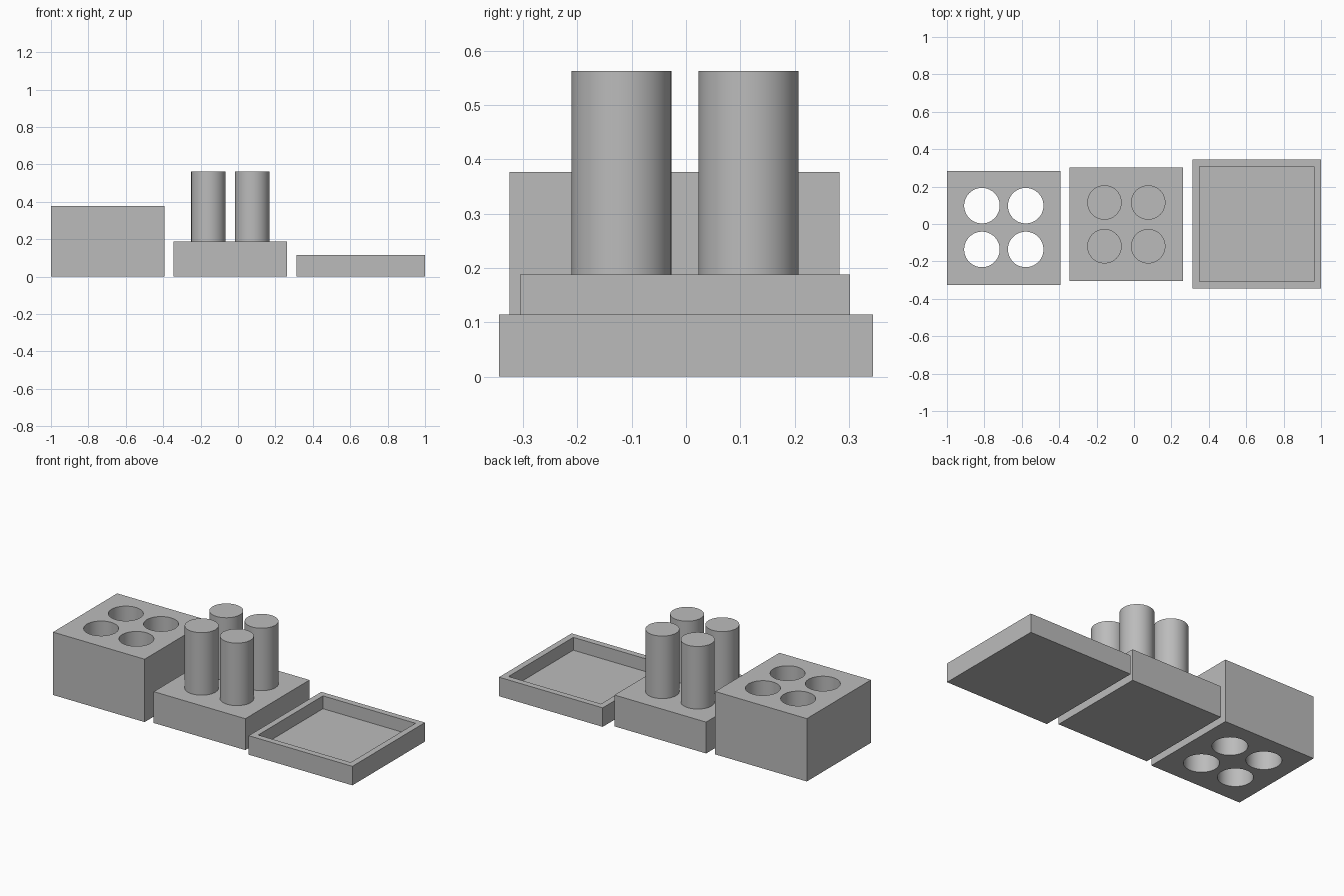
import bpy

cube = bpy.data.objects.get("Cube")
if cube:
    bpy.data.objects.remove(cube, do_unlink=True)

grey = bpy.data.materials.new("plain grey")
grey.use_nodes = True
colour = (0.5, 0.5, 0.5, 1)
grey.diffuse_color = colour
grey.node_tree.nodes["Principled BSDF"].inputs["Base Color"].default_value = colour


def finish(name):
    obj = bpy.context.object
    obj.name = name
    obj.data.materials.append(grey)
    return obj


def box(name, low, high):
    """Box between two opposite corners."""
    bpy.ops.mesh.primitive_cube_add(
        size=1, location=[(a + b) / 2 for a, b in zip(low, high)])
    bpy.context.object.scale = [b - a for a, b in zip(low, high)]
    bpy.ops.object.transform_apply(location=False, rotation=False, scale=True)
    return finish(name)


def cylinder(name, x, y, radius, bottom, top):
    bpy.ops.mesh.primitive_cylinder_add(
        vertices=64, radius=radius, depth=top - bottom,
        location=(x, y, (bottom + top) / 2))
    bpy.ops.object.shade_smooth_by_angle()
    return finish(name)


def cut(target, cutter):
    """Subtract the cutter from the target, then discard it."""
    cutter.hide_render = True
    mod = target.modifiers.new("cut", 'BOOLEAN')
    mod.operation = 'DIFFERENCE'
    mod.solver = 'EXACT'
    mod.object = cutter
    bpy.ops.object.select_all(action='DESELECT')
    bpy.context.view_layer.objects.active = target
    target.select_set(True)
    bpy.ops.object.modifier_apply(modifier=mod.name)
    bpy.data.objects.remove(cutter, do_unlink=True)


SPACING = 0.117
CORNERS = [(sx * SPACING, sy * SPACING) for sx in (-1, 1) for sy in (-1, 1)]

# Block with four through holes
holder = box("holed_block", (-1, -0.325, 0), (-0.392, 0.283, 0.377))
for dx, dy in CORNERS:
    cut(holder, cylinder("hole_cutter", -0.696 + dx, -0.019 + dy, 0.095, -0.1, 0.5))
bpy.ops.object.shade_smooth_by_angle()

# Base with four upright pegs
box("peg_base", (-0.345, -0.306, 0), (0.263, 0.302, 0.188))
for dx, dy in CORNERS:
    cylinder("peg", -0.041 + dx, -0.002 + dy, 0.092, 0.188, 0.563)

# Shallow open tray
tray = box("tray", (0.312, -0.344, 0), (1, 0.344, 0.114))
cut(tray, box("tray_cutter", (0.349, -0.307, 0.037), (0.963, 0.307, 0.3)))
